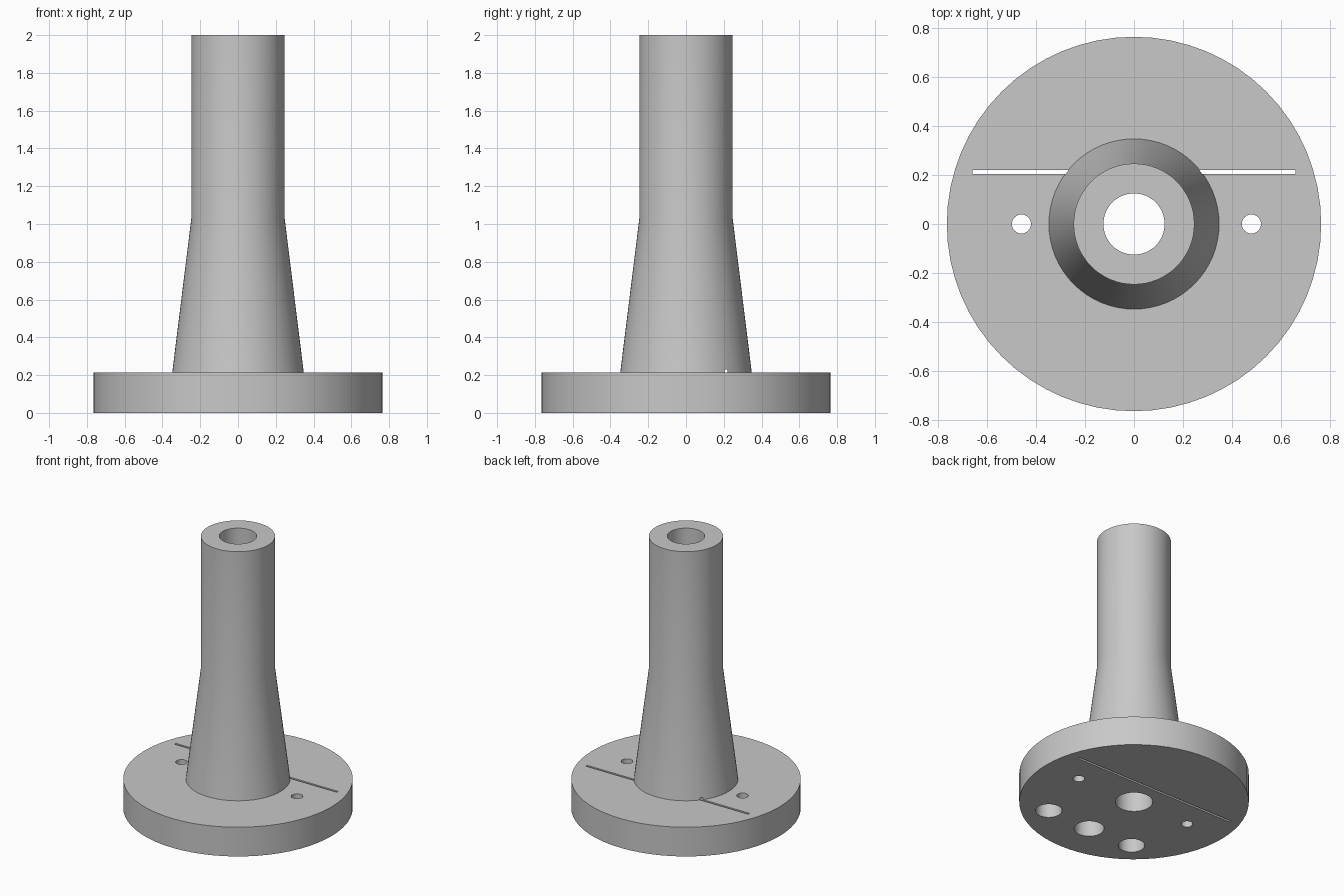
import bpy
import bmesh
import math
from mathutils import Matrix

cube = bpy.data.objects.get("Cube")
if cube:
    bpy.data.objects.remove(cube, do_unlink=True)

grey = bpy.data.materials.new("plain grey")
grey.use_nodes = True
colour = (0.58, 0.58, 0.58, 1.0)
grey.diffuse_color = colour
grey.node_tree.nodes["Principled BSDF"].inputs["Base Color"].default_value = colour


def make_object(name, bm):
    bmesh.ops.recalc_face_normals(bm, faces=bm.faces)
    mesh = bpy.data.meshes.new(name)
    bm.to_mesh(mesh)
    bm.free()
    mesh.materials.append(grey)
    obj = bpy.data.objects.new(name, mesh)
    bpy.context.collection.objects.link(obj)
    return obj


def lathe(name, profile, steps):
    """Turn a closed (radius, height) outline around the z axis."""
    bm = bmesh.new()
    verts = [bm.verts.new((r, 0, z)) for r, z in profile]
    edges = [bm.edges.new((a, b)) for a, b in zip(verts, verts[1:] + verts[:1])]
    bmesh.ops.spin(bm, geom=verts + edges, cent=(0, 0, 0), axis=(0, 0, 1),
                   angle=math.tau, steps=steps, use_merge=True)
    bmesh.ops.remove_doubles(bm, verts=bm.verts, dist=0.0001)
    return make_object(name, bm)


def cut(body, cutter):
    mod = body.modifiers.new("cut", "BOOLEAN")
    mod.operation = "DIFFERENCE"
    mod.solver = "EXACT"
    mod.object = cutter
    bpy.ops.object.modifier_apply(modifier=mod.name)
    bpy.data.objects.remove(cutter, do_unlink=True)


def drill(body, x, y, radius, top):
    """Drill a round hole from below up to the given height."""
    bottom = -0.1
    bm = bmesh.new()
    bmesh.ops.create_cone(bm, cap_ends=True, segments=32, radius1=radius,
                          radius2=radius, depth=top - bottom,
                          matrix=Matrix.Translation((x, y, (top + bottom) / 2)))
    cutter = make_object("drill", bm)
    cutter.hide_render = True
    cut(body, cutter)


# Round flange, tapered hub, straight neck and central bore in one turned body
body = lathe("flanged_neck", [
    (0.125, 0), (0.765, 0), (0.765, 0.215), (0.348, 0.215),
    (0.247, 1.03), (0.247, 2), (0.125, 2)], 64)
bpy.context.view_layer.objects.active = body
body.select_set(True)

# Two narrow through holes
for x in (-0.46, 0.48):
    drill(body, x, 0, 0.039, 0.4)

# Three wide blind holes in the underside
for x, y, radius in ((0.36, -0.455, 0.088), (0, -0.465, 0.1), (-0.36, -0.455, 0.088)):
    drill(body, x, y, radius, 0.15)

# Long thin slot across the flange
bm = bmesh.new()
bmesh.ops.create_cube(bm, size=1, matrix=Matrix.Translation((0, 0.212, 0.065))
                      @ Matrix.Diagonal((1.32, 0.016, 0.33, 1)))
slot = make_object("slot_cutter", bm)
slot.hide_render = True
cut(body, slot)

bpy.ops.object.shade_smooth_by_angle(angle=math.radians(30))
